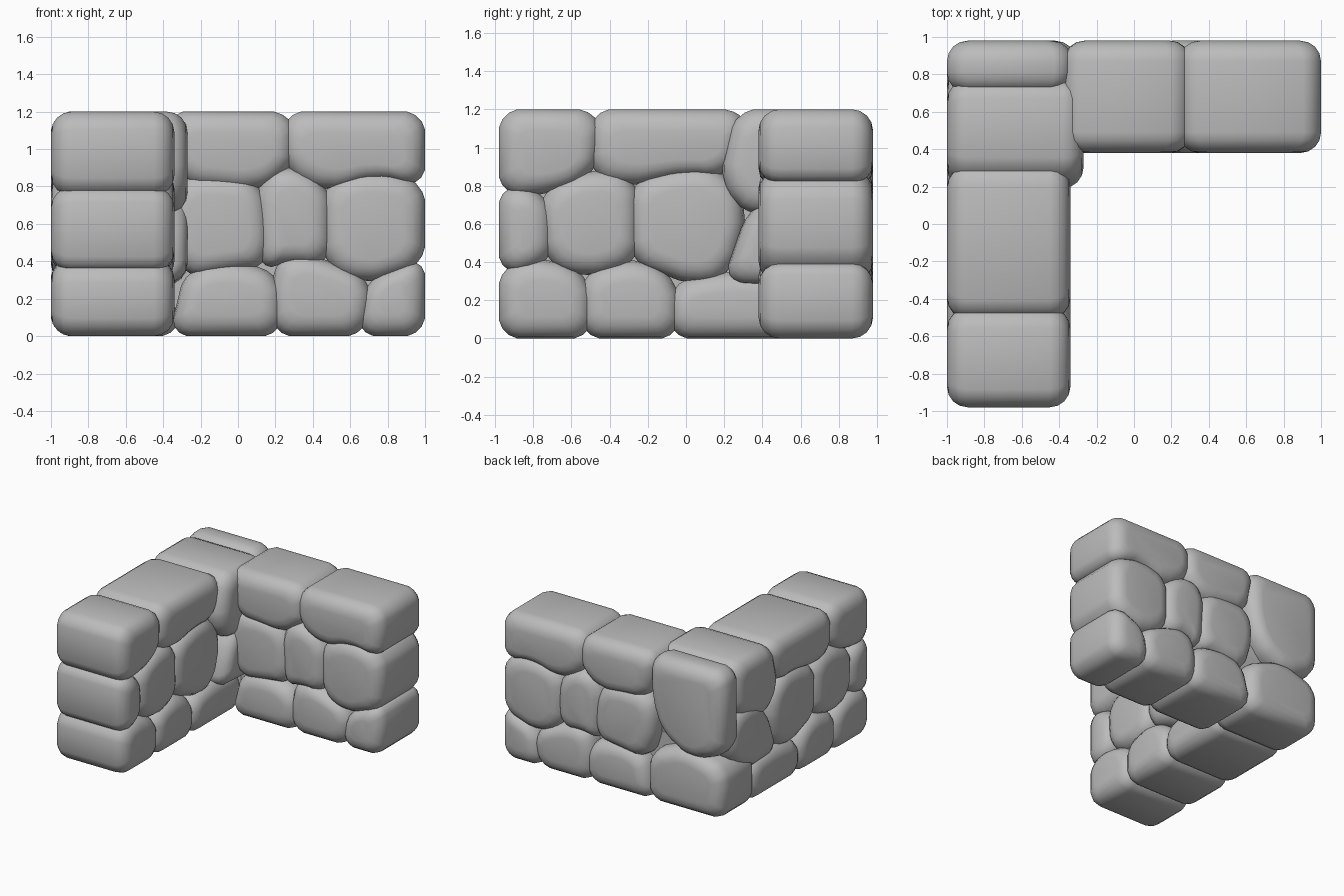
import bpy
import bmesh
import math
from mathutils import Vector

cube = bpy.data.objects.get("Cube")
if cube:
    bpy.data.objects.remove(cube, do_unlink=True)

GREY = (0.5, 0.5, 0.5, 1.0)
stone_grey = bpy.data.materials.new("stone_grey")
stone_grey.use_nodes = True
stone_grey.diffuse_color = GREY
stone_grey.node_tree.nodes["Principled BSDF"].inputs["Base Color"].default_value = GREY

HEIGHT = 1.2
OVERLAP = 0.03    # how far neighbouring stones push into each other
ROUND = 0.11      # edge radius
STEPS = 4


def grow(points, amount):
    """Offset an outline by scaling each axis about the middle of its bounds."""
    lows = [min(p[i] for p in points) for i in (0, 1)]
    highs = [max(p[i] for p in points) for i in (0, 1)]
    mid = [(a + b) / 2 for a, b in zip(lows, highs)]
    scale = [1 + 2 * amount / (b - a) for a, b in zip(lows, highs)]
    return [Vector([mid[i] + (p[i] - mid[i]) * scale[i] for i in (0, 1)]) for p in points]


def clamp(points, reach):
    return [Vector((max(-reach, min(reach, p.x)), max(0, min(HEIGHT, p.y)))) for p in points]


def cut_corners(points, limit):
    """Replace every corner by two points, to round the outline."""
    result = []
    for i, p in enumerate(points):
        for q in (points[i - 1], points[(i + 1) % len(points)]):
            edge = q - p
            step = min(limit, edge.length * 0.3)
            result.append(p + edge.normalized() * step if edge.length > 0 else p.copy())
    return result


def finish(name, bm):
    bmesh.ops.remove_doubles(bm, verts=bm.verts, dist=0.0005)
    bmesh.ops.recalc_face_normals(bm, faces=bm.faces)
    mesh = bpy.data.meshes.new(name)
    bm.to_mesh(mesh)
    bm.free()
    mesh.materials.append(stone_grey)
    obj = bpy.data.objects.new(name, mesh)
    bpy.context.collection.objects.link(obj)
    for poly in mesh.polygons:
        poly.use_smooth = True
    return obj


def stone(name, along, depth, outline):
    """Rounded stone: outline in (along, z), running through the wall over depth."""
    reach = 1.0 if along == "x" else 0.98
    shape = clamp(grow(outline, OVERLAP), reach)
    shape = cut_corners(cut_corners(shape, 0.07), 0.025)
    near, far = depth
    rings = []
    for k in range(STEPS + 1):
        angle = math.pi / 2 * k / STEPS
        rings.append((near + ROUND * (1 - math.sin(angle)), ROUND * (1 - math.cos(angle))))
    # Rings run from the near cap to the far cap
    sections = rings[::-1] + [(near + far - d, inset) for d, inset in rings]
    bm = bmesh.new()
    loops = []
    for d, inset in sections:
        loop = []
        for p in grow(shape, -inset):
            loop.append(bm.verts.new((p.x, d, p.y) if along == "x" else (d, p.x, p.y)))
        loops.append(loop)
    count = len(shape)
    for a, b in zip(loops, loops[1:]):
        for i in range(count):
            j = (i + 1) % count
            bm.faces.new((a[i], a[j], b[j], b[i]))
    # Caps with a small inner ring keep the faces flat and the rims soft
    for loop in (loops[0], loops[-1]):
        bm.faces.new(loop)
    return finish(name, bm)


def block(name, low, high):
    bm = bmesh.new()
    bmesh.ops.create_cube(bm, size=1)
    for v in bm.verts:
        v.co = Vector([lo + (c + 0.5) * (hi - lo) for c, lo, hi in zip(v.co, low, high)])
    obj = finish(name, bm)
    for poly in obj.data.polygons:
        poly.use_smooth = False


BACK = (0.38, 0.98)
SIDE = (-1, -0.34)
INNER = (-1, -0.27)     # stones that fill the inside corner

# Back wall, outlines in x and z
back_wall = {
    "back_top_inner": [(-.36, 1.2), (.26, 1.2), (.28, 1), (.25, .9), (.1, .8), (-.3, .84)],
    "back_top_end": [(.27, 1.2), (1, 1.2), (1, .82), (.73, .87), (.48, .79), (.27, .9)],
    "back_middle_inner": [(-.32, .83), (-.05, .84), (.1, .8), (.15, .6), (.13, .4),
                          (0, .38), (-.28, .34), (-.36, .6)],
    "back_middle_centre": [(.12, .8), (.25, .9), (.46, .8), (.48, .6), (.46, .4),
                           (.27, .42), (.14, .38)],
    "back_middle_end": [(.48, .8), (.73, .87), (1, .8), (1, .4), (.68, .3), (.48, .4)],
    "back_bottom_inner": [(-.34, 0), (.21, 0), (.21, .3), (0, .38), (-.26, .34)],
    "back_bottom_centre": [(.21, 0), (.66, 0), (.7, .28), (.5, .38), (.28, .43), (.2, .3)],
    "back_bottom_end": [(.66, 0), (1, 0), (1, .4), (.7, .29)],
}
for name, outline in back_wall.items():
    stone(name, "x", BACK, outline)

# Side wall, outlines in y and z
side_wall = {
    "side_top_end": [(-.98, 1.2), (-.49, 1.2), (-.47, 1), (-.52, .86), (-.72, .78), (-.98, .78)],
    "side_top_centre": [(-.47, 1.2), (.27, 1.2), (.28, 1.05), (.2, .86), (0, .88),
                        (-.3, .82), (-.48, .88)],
    "side_middle_end": [(-.98, .78), (-.75, .75), (-.71, .55), (-.75, .4), (-.98, .36)],
    "side_middle_outer": [(-.74, .76), (-.48, .87), (-.28, .82), (-.27, .42),
                          (-.52, .34), (-.72, .42)],
    "side_middle_inner": [(-.27, .8), (0, .88), (.2, .85), (.3, .65), (.22, .36),
                          (.05, .3), (-.27, .42)],
    "side_bottom_end": [(-.98, 0), (-.52, 0), (-.52, .3), (-.72, .4), (-.98, .36)],
    "side_bottom_centre": [(-.52, 0), (-.06, 0), (-.06, .28), (-.24, .4), (-.52, .33)],
    "side_bottom_inner": [(-.06, 0), (.55, 0), (.55, .3), (.22, .33), (-.06, .27)],
}
for name, outline in side_wall.items():
    stone(name, "y", SIDE, outline)

# Stones tying the two walls together
stone("corner_top_inner", "y", INNER,
      [(.28, 1.2), (.74, 1.2), (.74, .8), (.36, .65), (.2, .83)])
stone("corner_middle_inner", "y", INNER,
      [(.34, .66), (.55, .82), (.8, .75), (.82, .5), (.6, .3), (.22, .32)])
stone("corner_top_outer", "x", (.7, .98),
      [(-1, 1.2), (-.36, 1.2), (-.36, .85), (-.45, .6), (-.7, .45), (-1, .55)])
stone("corner_bottom_outer", "x", (.5, .98),
      [(-1, 0), (-.34, 0), (-.34, .38), (-.65, .5), (-1, .4)])

# Mortar cores close the gaps deep between stones
PAD = 0.15
block("side_core", (-1 + PAD, -.98 + PAD, PAD), (-.34 - PAD, .98 - PAD, HEIGHT - PAD))
block("back_core", (-1 + PAD, .38 + PAD, PAD), (1 - PAD, .98 - PAD, HEIGHT - PAD))
